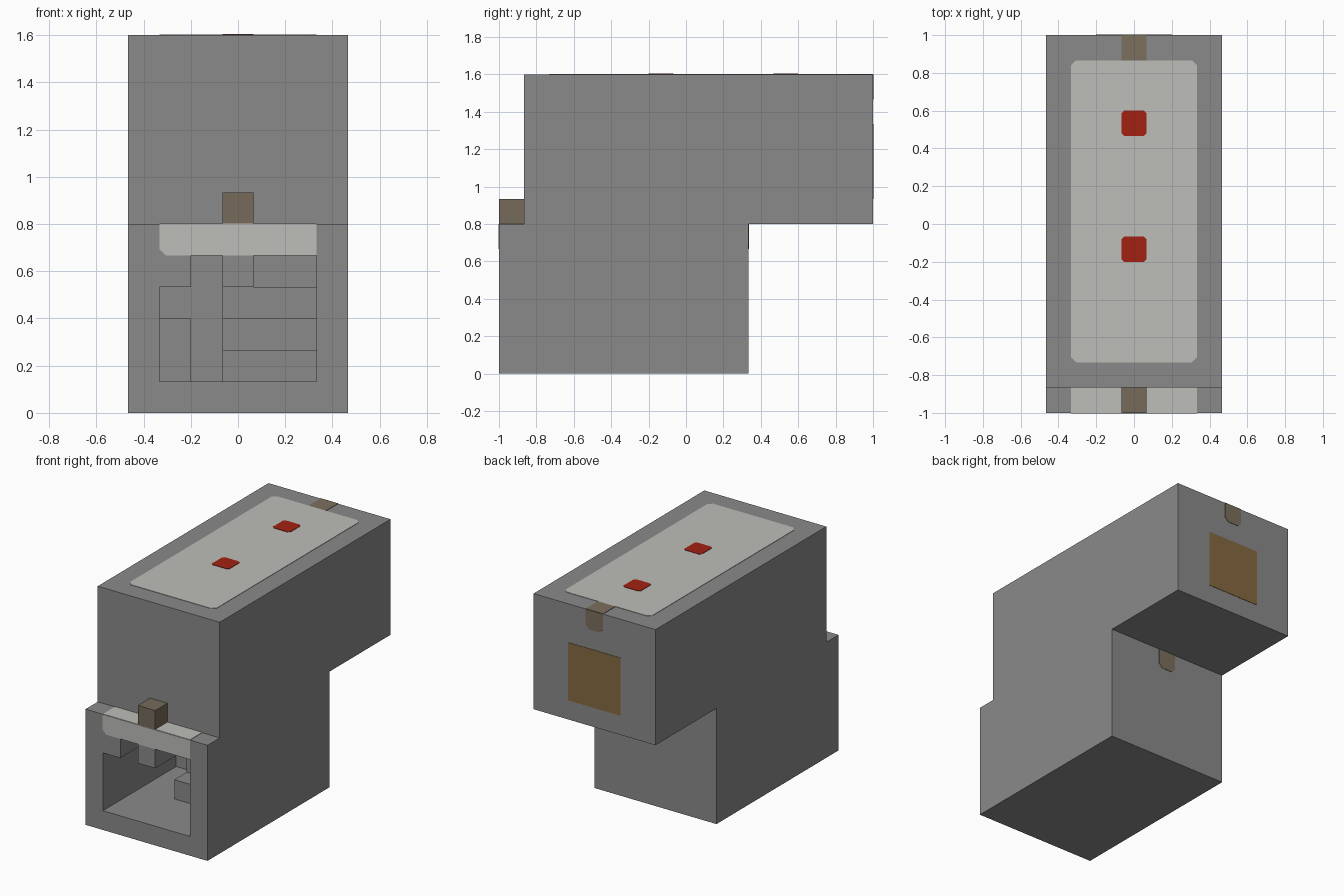
import bpy
import bmesh
from mathutils import Vector

U = 2 / 15      # one building block; all sizes below are in blocks
T = 0.02        # thickness of painted plates, in blocks

if "Cube" in bpy.data.objects:
    bpy.data.objects.remove(bpy.data.objects["Cube"])


def material(name, rgb):
    m = bpy.data.materials.new(name)
    m.use_nodes = True
    color = (*rgb, 1)
    m.diffuse_color = color
    m.node_tree.nodes["Principled BSDF"].inputs["Base Color"].default_value = color
    return m


stone = material("stone grey", (0.255, 0.255, 0.255))
pale = material("pale grey", (0.51, 0.51, 0.49))
red = material("red", (0.36, 0.015, 0.006))
taupe = material("taupe", (0.18, 0.145, 0.105))
tan = material("light taupe", (0.2, 0.16, 0.11))
brown = material("brown", (0.24, 0.145, 0.053))


def prism(name, axis, points, start, end, mat):
    """Extrude a 2D outline along axis 0, 1 or 2."""
    bm = bmesh.new()
    verts = []
    for p in points:
        co = list(p)
        co.insert(axis, start)
        verts.append(bm.verts.new(Vector(co) * U))
    face = bm.faces.new(verts)
    out = bmesh.ops.extrude_face_region(bm, geom=[face])
    shift = Vector((0, 0, 0))
    shift[axis] = (end - start) * U
    bmesh.ops.translate(bm, vec=shift, verts=[v for v in out["geom"] if isinstance(v, bmesh.types.BMVert)])
    bmesh.ops.recalc_face_normals(bm, faces=bm.faces)
    mesh = bpy.data.meshes.new(name)
    bm.to_mesh(mesh)
    bm.free()
    mesh.materials.append(mat)
    obj = bpy.data.objects.new(name, mesh)
    bpy.context.collection.objects.link(obj)
    return obj


def rect(u0, u1, v0, v1, cut=0, corners="abcd"):
    """Rectangle outline from the lower left, with chosen corners clipped."""
    data = [("a", u0, v0, 1, 1), ("b", u1, v0, -1, 1), ("c", u1, v1, -1, -1), ("d", u0, v1, 1, -1)]
    pts = []
    for i, (key, u, v, su, sv) in enumerate(data):
        if cut and key in corners:
            pair = [(u, v + sv * cut), (u + su * cut, v)]
            pts += pair if i % 2 == 0 else pair[::-1]
        else:
            pts.append((u, v))
    return pts


def box(name, x, y, z, mat):
    return prism(name, 2, rect(*x, *y), *z, mat)


# Main body: lower storey with overhanging upper storey
profile = [(-7.5, 0), (2.5, 0), (2.5, 6), (7.5, 6), (7.5, 12), (-6.5, 12), (-6.5, 6), (-7.5, 6)]
body = prism("body", 0, profile, -3.5, 3.5, stone)

# Room opened through the front
cutter = box("room_cutter", (-2.5, 2.5), (-9, 1.5), (1, 5), stone)
cutter.hide_render = True
mod = body.modifiers.new("room", "BOOLEAN")
mod.operation = "DIFFERENCE"
mod.solver = "EXACT"
mod.object = cutter
bpy.context.view_layer.objects.active = body
bpy.ops.object.modifier_apply(modifier=mod.name)
bpy.data.objects.remove(cutter)

# Blocks inside the room
box("left_ceiling_block", (-2.5, -1.5), (-7.5, -5.5), (4, 5), stone)
box("middle_ceiling_block", (-0.5, 0.5), (-7.5, -5.5), (4, 5), stone)
box("rear_counter", (-2.5, -1.5), (-1.5, 1.5), (1, 3), stone)
steps = [(1.5, 1), (-4.5, 1), (-4.5, 2), (-3.5, 2), (-3.5, 3), (-2.5, 3), (-2.5, 4), (1.5, 4)]
prism("stairs", 0, steps, -0.5, 2.5, stone)

# Pale lintel over the opening, with the small block on it
prism("lintel_front", 1, rect(-2.5, 2.5, 5, 6, 0.2, "a"), -7.5 - T, -7.5, pale)
prism("lintel_top", 2, rect(-2.5, 2.5, -7.5, -6.5), 6, 6 + T, pale)
box("front_block", (-0.5, 0.5), (-7.5, -6.5), (6, 7), taupe)

# Roof panel with red squares
prism("roof_panel", 2, rect(-2.5, 2.5, -5.5, 6.5, 0.2), 12, 12 + T, pale)
for name, y in (("front_red_square", -1.5), ("rear_red_square", 3.5)):
    prism(name, 2, rect(-0.5, 0.5, y, y + 1, 0.1), 12 + T, 12 + 2 * T, red)

# Marks on the rear faces
prism("roof_mark", 2, rect(-0.5, 0.5, 6.5, 7.5), 12, 12 + T, tan)
prism("upper_rear_mark", 1, rect(-0.5, 0.5, 11, 12, 0.2, "ab"), 7.5, 7.5 + T, tan)
prism("lower_rear_mark", 1, rect(-0.5, 0.5, 5, 6, 0.2, "ab"), 2.5, 2.5 + T, tan)
prism("rear_panel", 1, rect(-1.5, 1.5, 7, 10), 7.5, 7.5 + T, brown)
